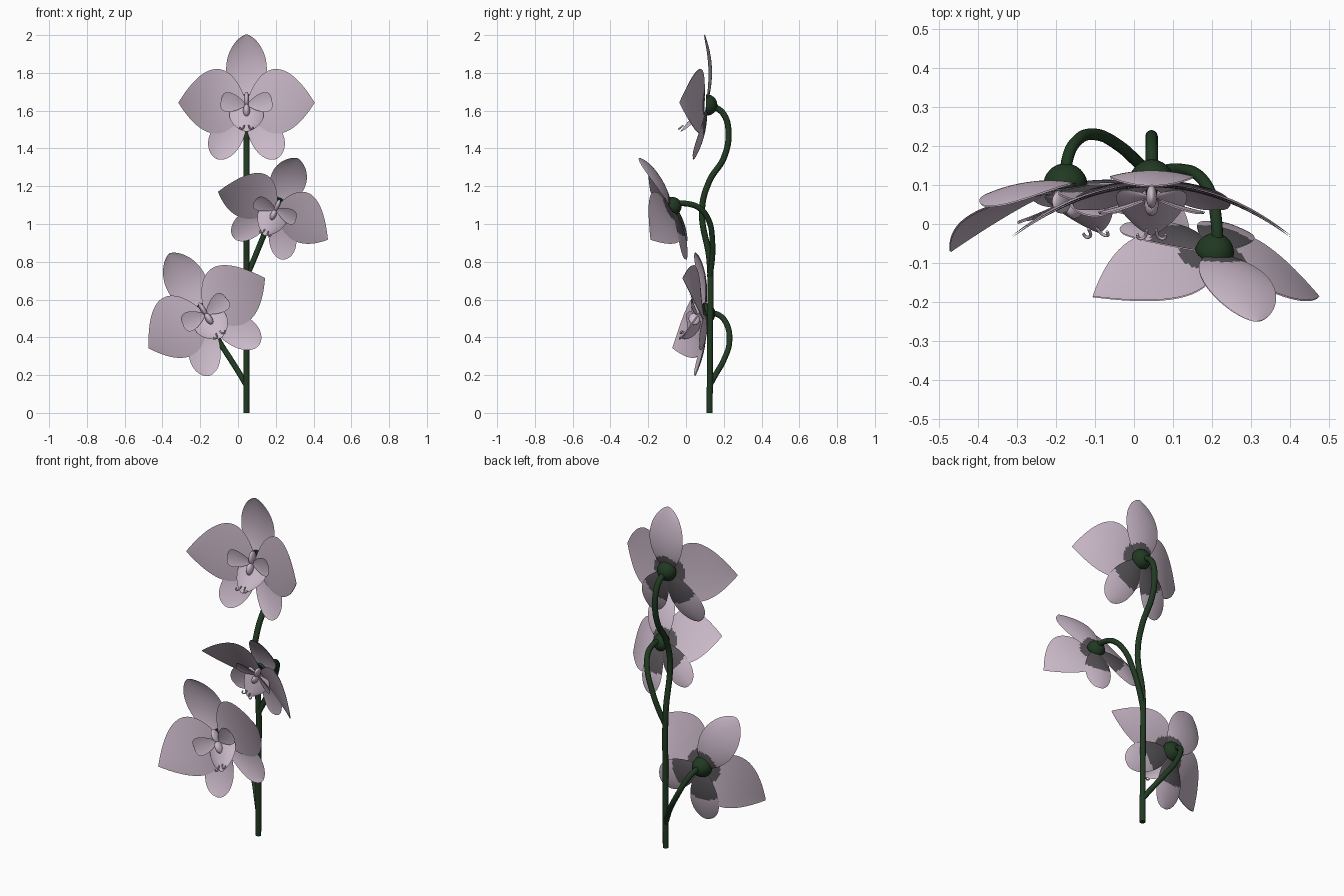
import bpy, bmesh, math
from mathutils import Matrix, Vector

if "Cube" in bpy.data.objects:
    bpy.data.objects.remove(bpy.data.objects["Cube"])


def material(name, col):
    m = bpy.data.materials.new(name)
    m.diffuse_color = (*col, 1)
    m.use_nodes = True
    m.node_tree.nodes["Principled BSDF"].inputs["Base Color"].default_value = m.diffuse_color
    return m


PINK = material("pale_mauve", (0.60, 0.49, 0.59))
GREEN = material("dark_green", (0.015, 0.042, 0.016))
GREY = material("dark_grey_back", (0.10, 0.09, 0.10))


def add_mesh(name, bm, mats, matrix, thickness=0):
    mesh = bpy.data.meshes.new(name)
    bm.to_mesh(mesh)
    bm.free()
    for f in mesh.polygons:
        f.use_smooth = True
    for mat in mats:
        mesh.materials.append(mat)
    ob = bpy.data.objects.new(name, mesh)
    ob.matrix_world = matrix
    bpy.context.collection.objects.link(ob)
    if thickness:
        mod = ob.modifiers.new("thickness", 'SOLIDIFY')
        mod.thickness = thickness
        mod.offset = 0
        mod.use_rim = False
        # back shell takes the next slot: plain faces stay pink, inner ones go grey
        mod.material_offset = 1
    return ob


def petal(name, matrix, angle, length, w_up, w_low, p, q, lift, bend, cup,
          base=(0, 0, 0), mirror=False, dark=0):
    """Leaf surface facing -y. Its axis points along `angle` in the xz plane;
    depth is lift*t + bend*t^2 along the axis, plus cup*s^2 across it.
    The back is grey within the distance `dark` of the flower centre."""
    rows, cols = 48, 24
    peak = p / (p + q)
    norm = peak ** p * (1 - peak) ** q
    a = math.radians(angle)
    ax, side = Vector((math.cos(a), 0, math.sin(a))), Vector((-math.sin(a), 0, math.cos(a)))
    bm = bmesh.new()
    grid = []
    for i in range(rows + 1):
        t = 0.5 - 0.5 * math.cos(math.pi * min(max(i / rows, 0.03), 0.985))
        w = t ** p * (1 - t) ** q / norm
        row = []
        for j in range(cols + 1):
            s = 2 * j / cols - 1
            v = Vector(base) + ax * length * t + side * s * w * (w_up if s > 0 else w_low)
            v.y += lift * t + bend * t * t + cup * s * s * w
            if mirror:
                v.x = -v.x
            row.append(bm.verts.new(v))
        grid.append(row)
    for r0, r1 in zip(grid, grid[1:]):
        for j in range(cols):
            q4 = (r0[j], r0[j + 1], r1[j + 1], r1[j])
            f = bm.faces.new(q4 if mirror else q4[::-1])
            c = f.calc_center_median()
            f.material_index = int(math.hypot(c.x, c.z) < dark)
    return add_mesh(name, bm, (PINK, PINK, GREY), matrix, 0.004)


def ellipsoid(name, mat, matrix, centre, size, flat_front=False):
    bm = bmesh.new()
    bmesh.ops.create_uvsphere(bm, u_segments=24, v_segments=16, radius=1)
    for v in bm.verts:
        if flat_front:
            v.co.y = max(v.co.y, -0.05)
        v.co = Vector(centre) + Vector([c * s for c, s in zip(v.co, size)])
    return add_mesh(name, bm, (mat,), matrix)


def tube(name, points, radius, mat, matrix=Matrix()):
    cu = bpy.data.curves.new(name, 'CURVE')
    cu.dimensions = '3D'
    cu.bevel_depth = radius
    cu.bevel_resolution = 4
    cu.use_fill_caps = True
    sp = cu.splines.new('BEZIER')
    sp.resolution_u = 10
    sp.bezier_points.add(len(points) - 1)
    for b, co in zip(sp.bezier_points, points):
        b.co = co
        b.handle_left_type = b.handle_right_type = 'AUTO'
    cu.materials.append(mat)
    ob = bpy.data.objects.new(name, cu)
    ob.matrix_world = matrix
    bpy.context.collection.objects.link(ob)
    return ob


def flower(prefix, centre, yaw, roll, tilt, scale):
    m = (Matrix.Translation(centre) @ Matrix.Rotation(math.radians(yaw), 4, 'Z')
         @ Matrix.Rotation(math.radians(roll), 4, 'Y')
         @ Matrix.Rotation(math.radians(tilt), 4, 'X') @ Matrix.Scale(scale, 4))
    # upright sepal at the back
    petal(prefix + "_upper_sepal", m, 90, 0.372, 0.107, 0.107, 0.7, 0.66,
          0.12, -0.13, -0.015, (0, 0.008, 0), dark=0.09)
    for mir, side in ((False, "right"), (True, "left")):
        # broad side petals and lower sepals
        petal(f"{prefix}_{side}_petal", m, 2, 0.36, 0.185, 0.157, 0.8, 1.0,
              0.0, -0.13, 0.006, (0, -0.004, 0), mir, 0.10)
        petal(f"{prefix}_{side}_lower_sepal", m, -60, 0.325, 0.092, 0.078, 0.85, 0.52,
              0.03, -0.10, -0.012, (0, 0.008, 0), mir, 0.195)
        # small lip lobes and curled tendrils
        petal(f"{prefix}_{side}_lip_lobe", m, 8, 0.136, 0.053, 0.05, 0.9, 0.32,
              -0.05, 0.01, -0.006, (0.0, -0.03, 0.0), mir)
        k = -1 if mir else 1
        tube(f"{prefix}_{side}_tendril",
             [(k * x, y, z) for x, y, z in ((0.012, -0.115, -0.108), (0.02, -0.135, -0.125),
                                            (0.032, -0.137, -0.126), (0.036, -0.127, -0.118))],
             0.004, PINK, m)
    # tongue of the lip, keel and column
    petal(prefix + "_lip", m, -90, 0.132, 0.09, 0.09, 0.32, 0.6,
          -0.09, -0.01, 0.03, (0, -0.028, -0.008))
    ellipsoid(prefix + "_lip_keel", PINK, m, (0, -0.05, -0.03), (0.018, 0.03, 0.035))
    ellipsoid(prefix + "_column", PINK, m, (0, -0.03, 0.03), (0.014, 0.03, 0.04))
    # green cup behind the flower
    ellipsoid(prefix + "_calyx", GREEN, m, (0, 0.008, 0), (0.057, 0.058, 0.057), True)


flower("top_flower", (0.045, 0.10, 1.63), 0, 0, 0, 1.0)
flower("middle_flower", (0.205, -0.08, 1.09), 0, 23.5, 31, 0.88)
flower("bottom_flower", (-0.175, 0.09, 0.525), 5, -31, 4, 1.0)

# main stem and the two side stalks
tube("main_stem", [(0.045, 0.125, 0), (0.045, 0.127, 0.4), (0.045, 0.125, 0.8),
                   (0.045, 0.085, 1.08), (0.045, 0.125, 1.23), (0.045, 0.2, 1.35),
                   (0.045, 0.225, 1.48), (0.045, 0.2, 1.58), (0.045, 0.13, 1.635)],
     0.016, GREEN)
tube("middle_stalk", [(0.045, 0.125, 0.72), (0.083, 0.138, 0.81), (0.12, 0.14, 0.9),
                      (0.17, 0.12, 1.02), (0.2, 0.07, 1.085), (0.21, 0.02, 1.105),
                      (0.215, -0.05, 1.11)], 0.015, GREEN)
tube("bottom_stalk", [(0.045, 0.125, 0.145), (0.013, 0.155, 0.2), (-0.037, 0.2, 0.28),
                      (-0.1, 0.23, 0.38), (-0.15, 0.21, 0.48), (-0.17, 0.17, 0.52),
                      (-0.177, 0.11, 0.53)], 0.015, GREEN)
